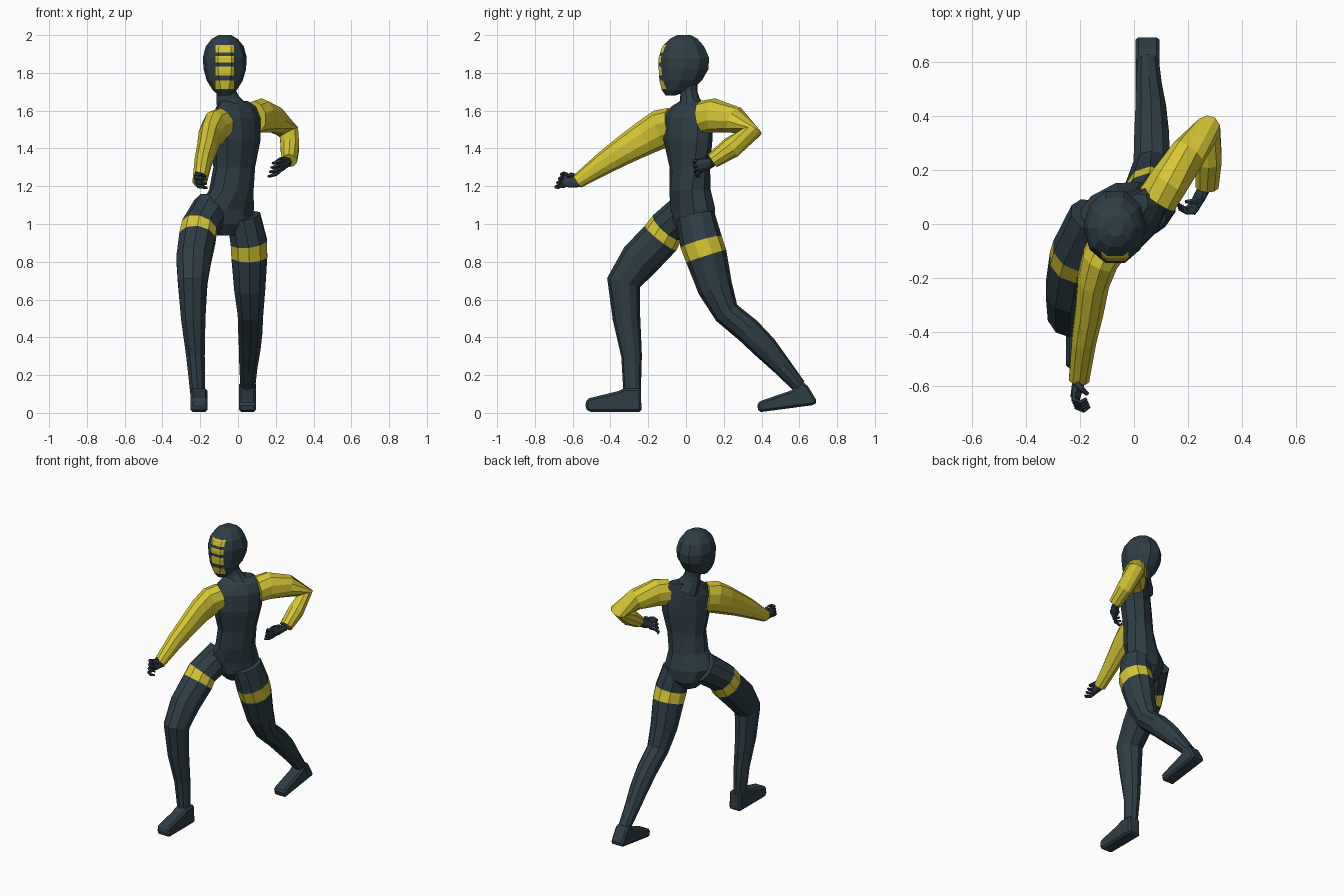
import bpy, bmesh, math
from mathutils import Vector as V


def material(name, rgb):
    m = bpy.data.materials.new(name)
    m.diffuse_color = (*rgb, 1)
    return m


SLATE = material("dark slate", (0.028, 0.048, 0.060))
YELLOW = material("yellow", (0.68, 0.57, 0.035))


def finish(name, bm):
    bmesh.ops.recalc_face_normals(bm, faces=bm.faces)
    me = bpy.data.meshes.new(name)
    bm.to_mesh(me)
    bm.free()
    me.materials.append(SLATE)
    me.materials.append(YELLOW)
    ob = bpy.data.objects.new(name, me)
    bpy.context.collection.objects.link(ob)
    return ob


def skin(bm, rings, yellow=()):
    """Bridge rings of points, cap the ends, paint the listed sections yellow."""
    vs = [[bm.verts.new(p) for p in r] for r in rings]
    n = len(vs[0])
    for k in range(len(vs) - 1):
        for i in range(n):
            j = (i + 1) % n
            f = bm.faces.new((vs[k][i], vs[k][j], vs[k + 1][j], vs[k + 1][i]))
            f.material_index = int(k in yellow)
    for k, s in ((0, 0), (len(vs) - 1, len(vs) - 2)):
        bm.faces.new(vs[k]).material_index = int(s in yellow)


def tube(bm, path, n=10, ref=(1, 0, 0), yellow=()):
    """path: (x, y, z, radius along ref, radius across)."""
    pts = [V(p[:3]) for p in path]
    rings = []
    for k, p in enumerate(path):
        t = V((0, 0, 0))
        if k:
            t += (pts[k] - pts[k - 1]).normalized()
        if k < len(pts) - 1:
            t += (pts[k + 1] - pts[k]).normalized()
        t.normalize()
        u = V(ref)
        u = (u - t * u.dot(t)).normalized()
        v = t.cross(u)
        ang = [2 * math.pi * (i + 0.5) / n for i in range(n)]
        rings.append([pts[k] + u * p[3] * 1.03 * math.cos(a) + v * p[4] * 1.03 * math.sin(a)
                      for a in ang])
    skin(bm, rings, yellow)


def stack(bm, levels, n):
    """levels: (z, x, y, half width, half depth, yaw in degrees)."""
    rings = []
    for z, x, y, w, d, yaw in levels:
        c, s = math.cos(math.radians(yaw)), math.sin(math.radians(yaw))
        ring = []
        for i in range(n):
            a = 2 * math.pi * (i + 0.5) / n + math.pi / 2
            p, q = w * 1.04 * math.cos(a), d * 1.04 * math.sin(a)
            ring.append((x + p * c - q * s, y + p * s + q * c, z))
        rings.append(ring)
    skin(bm, rings)


def limb(name, path, **kw):
    bm = bmesh.new()
    tube(bm, path, **kw)
    return finish(name, bm)


# torso, twisted from hips to shoulders
bm = bmesh.new()
stack(bm, [(0.94, -0.05, 0.04, 0.06, 0.06, 25), (1.00, -0.05, 0.045, 0.13, 0.10, 27),
           (1.08, -0.065, 0.035, 0.16, 0.105, 28), (1.18, -0.035, 0.022, 0.12, 0.10, 36),
           (1.30, -0.02, 0.02, 0.118, 0.09, 42), (1.45, -0.01, 0.01, 0.15, 0.095, 45),
           (1.56, -0.01, 0.01, 0.155, 0.085, 45), (1.62, -0.01, 0.025, 0.13, 0.065, 45),
           (1.65, -0.02, 0.04, 0.09, 0.045, 45)], 10)
finish("torso", bm)

# neck with flared collar
limb("neck", [(-0.03, 0.03, 1.60, 0.085, 0.075), (-0.055, 0.02, 1.66, 0.062, 0.05),
              (-0.062, 0.015, 1.70, 0.052, 0.044), (-0.068, 0.01, 1.80, 0.055, 0.05)])

# head, cut so that the mask stripes are exact faces
bm = bmesh.new()
stack(bm, [(1.68, -0.07, -0.082, 0.03, 0.025, 0), (1.71, -0.07, -0.05, 0.062, 0.08, 0),
           (1.76, -0.07, -0.028, 0.092, 0.114, 0), (1.82, -0.07, -0.013, 0.108, 0.133, 0),
           (1.88, -0.07, -0.011, 0.112, 0.135, 0), (1.94, -0.07, -0.015, 0.097, 0.112, 0),
           (1.98, -0.07, -0.012, 0.066, 0.074, 0), (2.00, -0.07, -0.01, 0.032, 0.036, 0)], 10)
bands = [(1.715, 1.76), (1.785, 1.835), (1.855, 1.89), (1.907, 1.947)]
cuts = [((0, 0, z), (0, 0, 1)) for b in bands for z in b]
cuts += [((x, 0, 0), (1, 0, 0)) for x in (-0.12, -0.02)]
for co, no in cuts:
    bmesh.ops.bisect_plane(bm, geom=bm.verts[:] + bm.edges[:] + bm.faces[:],
                           plane_co=co, plane_no=no)
for f in bm.faces:
    c = f.calc_center_median()
    if c.y < -0.05 and abs(c.x + 0.07) < 0.05 and any(a < c.z < b for a, b in bands):
        f.material_index = 1
finish("head", bm)

# sleeves
limb("front_arm", [(-0.09, -0.07, 1.52, 0.075, 0.095), (-0.125, -0.13, 1.505, 0.068, 0.10),
                   (-0.150, -0.21, 1.46, 0.06, 0.09), (-0.165, -0.32, 1.395, 0.053, 0.075),
                   (-0.185, -0.43, 1.325, 0.046, 0.06), (-0.203, -0.575, 1.225, 0.038, 0.037)],
     yellow=range(5))
limb("rear_arm", [(0.085, 0.09, 1.565, 0.075, 0.085), (0.125, 0.15, 1.575, 0.075, 0.088),
                  (0.20, 0.26, 1.55, 0.065, 0.07), (0.27, 0.345, 1.485, 0.055, 0.055),
                  (0.275, 0.24, 1.405, 0.05, 0.056), (0.27, 0.14, 1.335, 0.043, 0.04)],
     yellow=range(5))

# legs with thigh bands
limb("front_leg", [(-0.14, 0.02, 1.08, 0.10, 0.10), (-0.205, -0.10, 0.98, 0.097, 0.097),
                   (-0.215, -0.135, 0.925, 0.098, 0.103), (-0.235, -0.245, 0.81, 0.093, 0.103),
                   (-0.24, -0.33, 0.69, 0.08, 0.088), (-0.237, -0.315, 0.50, 0.066, 0.071),
                   (-0.225, -0.288, 0.30, 0.05, 0.053), (-0.212, -0.285, 0.09, 0.04, 0.044)],
     yellow=[1])
limb("rear_leg", [(0.03, 0.05, 1.04, 0.09, 0.10), (0.057, 0.08, 0.905, 0.098, 0.11),
                  (0.06, 0.107, 0.83, 0.097, 0.108), (0.062, 0.155, 0.66, 0.084, 0.09),
                  (0.066, 0.215, 0.53, 0.069, 0.068), (0.065, 0.33, 0.435, 0.065, 0.068),
                  (0.062, 0.42, 0.345, 0.058, 0.064), (0.055, 0.505, 0.25, 0.049, 0.05),
                  (0.052, 0.60, 0.14, 0.04, 0.036)], yellow=[1])


# feet: bevelled side profiles
def foot(name, profile, x, half):
    bm = bmesh.new()
    skin(bm, [[(x + s * half, y, z) for y, z in profile] for s in (-1, 1)])
    ob = finish(name, bm)
    b = ob.modifiers.new("bevel", "BEVEL")
    b.width, b.segments = 0.012, 1


foot("front_foot", [(-0.235, 0.005), (-0.24, 0.13), (-0.33, 0.13), (-0.36, 0.115),
                    (-0.525, 0.075), (-0.535, 0.03), (-0.515, 0.005)], -0.206, 0.045)
foot("rear_foot", [(0.385, 0.003), (0.375, 0.05), (0.40, 0.065), (0.56, 0.12), (0.61, 0.165),
                   (0.64, 0.15), (0.695, 0.06), (0.68, 0.042)], 0.05, 0.045)


# gloved hands: palm, four curled fingers and a thumb
def hand(name, wrist, along, spread, curl):
    w, d, s, c = V(wrist), V(along).normalized(), V(spread).normalized(), V(curl).normalized()
    bm = bmesh.new()

    def add(pts, radii, n):
        tube(bm, [(*p, *r) for p, r in zip(pts, radii)], n=n, ref=s)

    add([w - d * 0.03, w + d * 0.02, w + d * 0.06],
        [(0.026, 0.022), (0.036, 0.02), (0.036, 0.016)], 8)
    for i in range(4):
        p = w + d * 0.05 + s * (i - 1.5) * 0.02
        q = p + d * (0.035 - 0.004 * i) + c * 0.006 + s * (i - 1.5) * 0.004
        add([p, q, q + c * 0.026 + d * 0.008, q + c * 0.045 - d * 0.01],
            [(0.011, 0.011), (0.011, 0.011), (0.009, 0.009), (0.006, 0.006)], 6)
    p = w + d * 0.01 + s * 0.03
    add([p, p + c * 0.025 + d * 0.02 + s * 0.01, p + c * 0.05 + d * 0.035],
        [(0.013, 0.013), (0.011, 0.011), (0.007, 0.007)], 6)
    finish(name, bm)


hand("front_hand", (-0.205, -0.585, 1.225), (-0.2, -0.95, 0.12), (-0.2, 0.25, 1), (1, -0.15, -0.2))
hand("rear_hand", (0.25, 0.115, 1.32), (-0.45, -0.85, -0.25), (0.25, -0.35, 1), (-0.9, 0.3, -0.3))
